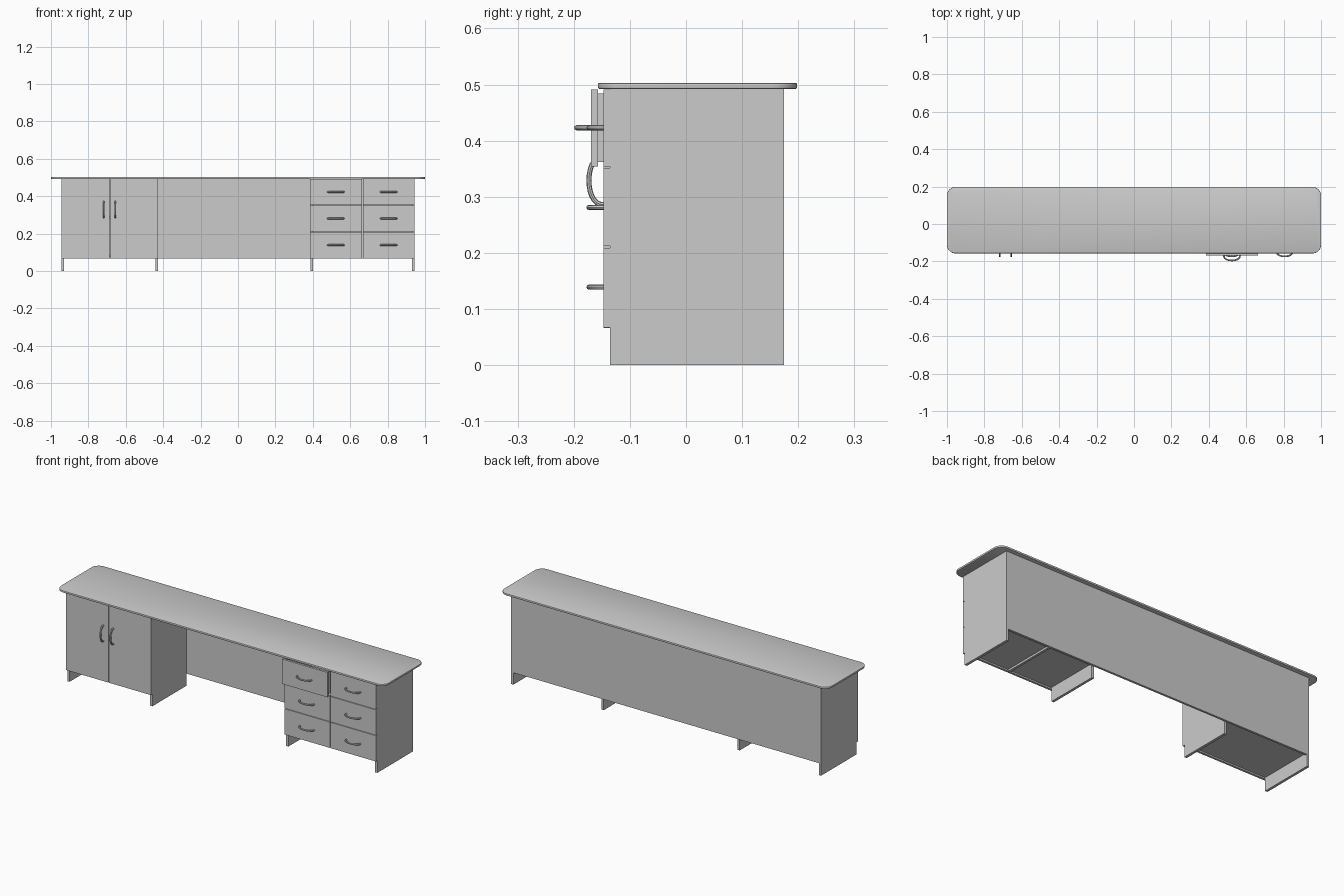
import bpy, bmesh, math
from mathutils import Matrix

if "Cube" in bpy.data.objects:
    bpy.data.objects.remove(bpy.data.objects["Cube"])

T = 0.014                      # board thickness
FRONT, BACK = -0.135, 0.175    # carcass depth range
TOP_Z, FOOT_Z = 0.492, 0.066   # underside of worktop, top of feet


def box(name, x, y, z):
    """Board given by its (min, max) range on each axis."""
    bm = bmesh.new()
    bmesh.ops.create_cube(bm, size=1)
    for v in bm.verts:
        for i, (lo, hi) in enumerate((x, y, z)):
            v.co[i] = lo if v.co[i] < 0 else hi
    me = bpy.data.meshes.new(name)
    bm.to_mesh(me)
    bm.free()
    ob = bpy.data.objects.new(name, me)
    bpy.context.collection.objects.link(ob)
    return ob


def activate(ob):
    bpy.ops.object.select_all(action='DESELECT')
    ob.select_set(True)
    bpy.context.view_layer.objects.active = ob


def handle(name, x, y, z, upright=False):
    """Bow handle whose ends meet the front surface at y."""
    cu = bpy.data.curves.new(name, 'CURVE')
    cu.dimensions = '3D'
    cu.bevel_depth = 0.0045
    cu.bevel_resolution = 2
    cu.use_fill_caps = True
    n = 14
    sp = cu.splines.new('POLY')
    sp.points.add(n)
    for i, p in enumerate(sp.points):
        a = math.pi * i / n
        p.co = (-0.043 * math.cos(a), 0.001 - 0.027 * math.sin(a) ** 0.8, 0, 1)
    ob = bpy.data.objects.new(name, cu)
    bpy.context.collection.objects.link(ob)
    ob.matrix_world = Matrix.Translation((x, y, z))
    if upright:
        ob.matrix_world @= Matrix.Rotation(math.pi / 2, 4, 'Y')
    activate(ob)
    bpy.ops.object.convert(target='MESH')
    bpy.ops.object.shade_smooth_by_angle(angle=math.radians(40))


# worktop with rounded corners and a softened rim
top = box("worktop", (-1, 1), (-0.157, 0.198), (TOP_Z, 0.503))
bm = bmesh.new()
bm.from_mesh(top.data)
uprights = [e for e in bm.edges if abs(e.verts[0].co.z - e.verts[1].co.z) > 0.001]
bmesh.ops.bevel(bm, geom=uprights, offset=0.045, offset_type='OFFSET',
                segments=8, profile=0.5, affect='EDGES')
rim = [e for e in bm.edges if abs(e.verts[0].co.z - e.verts[1].co.z) < 1e-5]
bmesh.ops.bevel(bm, geom=rim, offset=0.003, offset_type='OFFSET',
                segments=2, profile=0.5, affect='EDGES')
bm.to_mesh(top.data)
bm.free()
activate(top)
bpy.ops.object.shade_smooth_by_angle(angle=math.radians(35))

# upright panels standing on the floor
for name, x0, back in (("left_side_panel", -0.945, BACK), ("left_inner_panel", -0.441, BACK - 0.012),
                       ("right_inner_panel", 0.387, BACK - 0.012), ("right_side_panel", 0.929, BACK)):
    box(name, (x0, x0 + T), (FRONT, back), (0, TOP_Z))

# back panel between the outer sides
box("back_panel", (-0.931, 0.929), (BACK - 0.012, BACK), (FOOT_Z, TOP_Z))

# cupboard floor, shelf and doors
for name, z in (("cupboard_floor", 0.074), ("cupboard_shelf", 0.28)):
    box(name, (-0.931, -0.441), (FRONT, BACK - 0.012), (z, z + 0.012))
for side, x, hx in (("left", (-0.945, -0.687), -0.717), ("right", (-0.684, -0.427), -0.656)):
    box(side + "_door", x, (-0.147, FRONT), (FOOT_Z, TOP_Z - 0.001))
    handle(side + "_door_handle", hx, -0.147, 0.329, upright=True)

# divider between the two drawer stacks
box("drawer_divider", (0.658, 0.671), (FRONT, BACK - 0.012), (FOOT_Z, TOP_Z))

# drawers: open box, front and handle; the upper left one is pulled out a little
for col, x0, x1, bx0, bx1 in (("left", 0.385, 0.662, 0.403, 0.656),
                              ("right", 0.667, 0.943, 0.673, 0.927)):
    for row, z0, z1, hz in (("lower", 0.067, 0.209, 0.139), ("middle", 0.212, 0.351, 0.281),
                            ("upper", 0.354, 0.491, 0.423)):
        n = f"{row}_{col}_drawer"
        pull = -0.022 if (row, col) == ("upper", "left") else 0
        f, b = FRONT + pull, 0.15 + pull
        bz, tz, t = z0 + 0.008, z1 - 0.007, 0.008
        box(n + "_front", (x0, x1), (f - 0.012, f), (z0, z1))
        box(n + "_bottom", (bx0, bx1), (f, b), (bz, bz + t))
        box(n + "_left_wall", (bx0, bx0 + t), (f, b), (bz + t, tz))
        box(n + "_right_wall", (bx1 - t, bx1), (f, b), (bz + t, tz))
        box(n + "_back_wall", (bx0 + t, bx1 - t), (b - t, b), (bz + t, tz))
        handle(n + "_handle", (x0 + x1) / 2, f - 0.012, hz)
